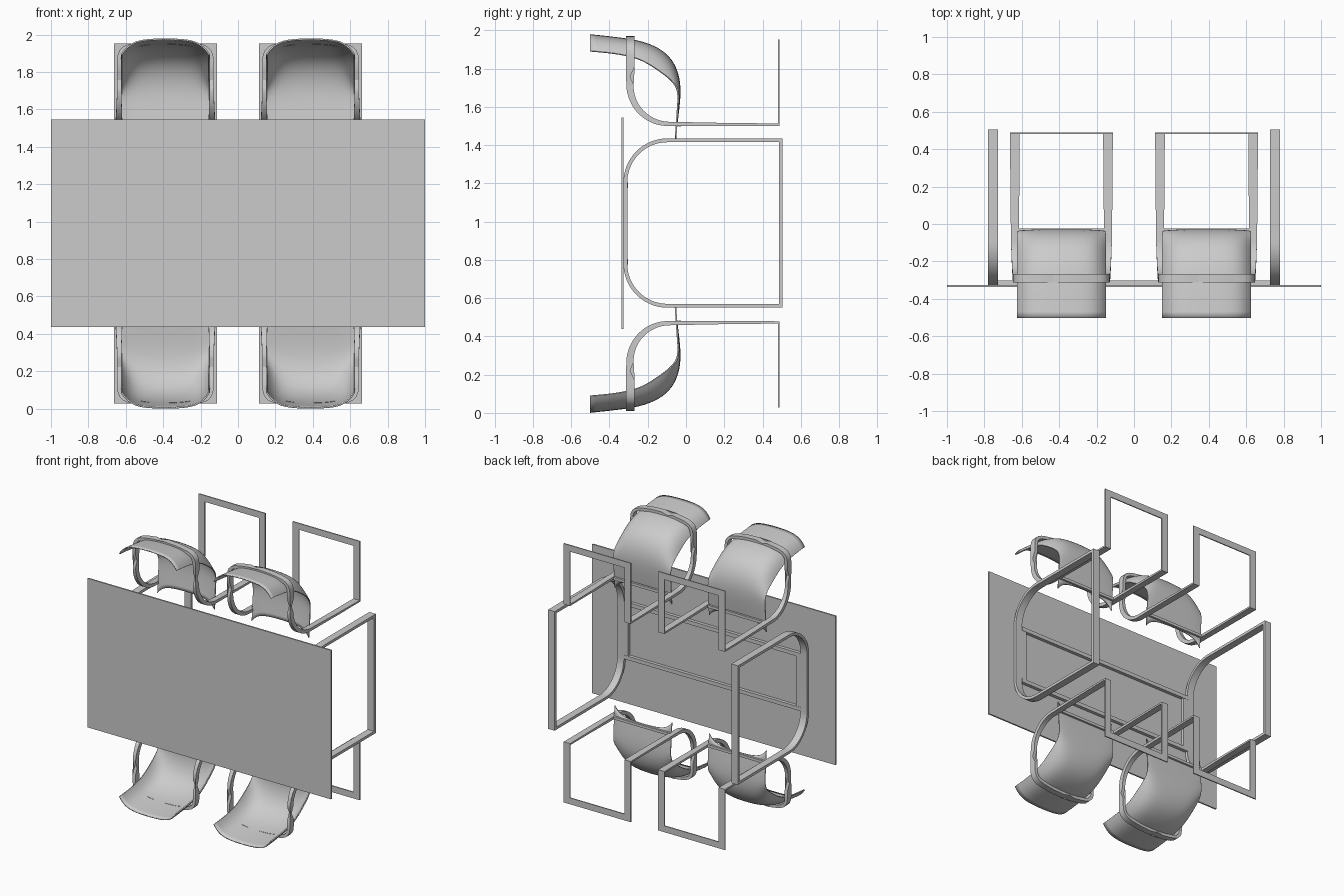
import bpy, bmesh, math
from mathutils import Vector as V

if "Cube" in bpy.data.objects:
    bpy.data.objects.remove(bpy.data.objects["Cube"])

MID = 0.99  # height of the horizontal mirror plane


def make(name, verts, faces, smooth=True):
    me = bpy.data.meshes.new(name)
    me.from_pydata([tuple(v) for v in verts], [], faces)
    bm = bmesh.new()
    bm.from_mesh(me)
    bmesh.ops.recalc_face_normals(bm, faces=bm.faces)
    bm.to_mesh(me)
    bm.free()
    ob = bpy.data.objects.new(name, me)
    bpy.context.collection.objects.link(ob)
    if smooth:
        bpy.ops.object.select_all(action='DESELECT')
        ob.select_set(True)
        bpy.context.view_layer.objects.active = ob
        bpy.ops.object.shade_smooth_by_angle(angle=math.radians(35))
    return ob


def box(name, x, y, z):
    verts = [(a, b, c) for a in x for b in y for c in z]
    faces = [(0, 1, 3, 2), (4, 6, 7, 5), (0, 4, 5, 1),
             (2, 3, 7, 6), (0, 2, 6, 4), (1, 5, 7, 3)]
    return make(name, verts, faces, False)


def sweep(name, stations, closed=False):
    # each station is (centre, half-width vector, half-thickness vector)
    verts, faces = [], []
    for c, a, b in stations:
        verts += [c - a - b, c + a - b, c + a + b, c - a + b]
    n = len(stations)
    for i in range(n if closed else n - 1):
        p, q = 4 * i, 4 * ((i + 1) % n)
        for k in range(4):
            m = (k + 1) % 4
            faces.append((p + k, p + m, q + m, q + k))
    if not closed:
        faces += [(3, 2, 1, 0), tuple(range(4 * n - 4, 4 * n))]
    return make(name, verts, faces)


def table_leg(x):
    # closed loop: round corners at the top board, square at the floor
    y0, y1, z0, z1, r, t = -0.317, 0.495, 0.56, 1.425, 0.22, 0.01
    st, wide = [], V((0.027, 0, 0))
    for cz, start in ((z0 + r, 270), (z1 - r, 180)):
        for i in range(17):
            ang = math.radians(start - 90 * i / 16)
            d = V((0, math.sin(ang), math.cos(ang)))
            if start == 270:
                ang = math.radians(180 + 90 * i / 16)
            else:
                ang = math.radians(270 + 90 * i / 16)
            d = V((0, math.sin(ang), math.cos(ang)))
            st.append((V((x, y0 + r, cz)) + d * r, wide, d * t))
    st.append((V((x, y1, z1)), wide, V((0, t, t))))
    st.append((V((x, y1, z0)), wide, V((0, t, -t))))
    sweep("table_leg", st, True)


def chair(cx, flip):
    def place(p):
        return V((cx + p[0], p[1], MID + flip * (p[2] - MID)))

    def turn(v):
        return V((v[0], v[1], flip * v[2]))

    # curved shell: centre line and side edge line as (y, z)
    centre = [(-.502, .004), (-.37, .018), (-.24, .035), (-.136, .076), (-.073, .135),
              (-.04, .21), (-.03, .29), (-.037, .38), (-.05, .48)]
    edge = [(-.502, .089), (-.37, .1), (-.25, .125), (-.18, .165), (-.115, .21),
            (-.065, .25), (-.036, .3), (-.045, .4), (-.055, .55)]
    cols = 16
    verts, faces = [], []
    for (y, z), (ye, ze) in zip(centre, edge):
        for j in range(cols + 1):
            u = math.sin((j / cols - 0.5) * math.pi)
            w = 0.25 * u ** 2 + 0.75 * u ** 6
            verts.append(place((0.235 * u, y + (ye - y) * w, z + (ze - z) * w)))
    for i in range(len(centre) - 1):
        for j in range(cols):
            p = i * (cols + 1) + j
            faces.append((p, p + 1, p + cols + 2, p + cols + 1))
    shell = make("seat_shell", verts, faces)
    sub = shell.modifiers.new("smooth", 'SUBSURF')
    sub.levels = sub.render_levels = 2
    sub.boundary_smooth = 'PRESERVE_CORNERS'
    sol = shell.modifiers.new("thickness", 'SOLIDIFY')
    sol.thickness, sol.offset = 0.008, 0

    # one continuous band: leg, bend, arm, around the back, and mirrored
    half = [(V((.249, .487, .473)), V((.026, 0, 0)), V((0, 0, .006))),
            (V((.249, .2, .472)), V((.024, 0, 0)), V((0, 0, .008)))]
    for i in range(17):
        f = i / 16
        ang = f * math.pi / 2
        d = V((0, -math.sin(ang), math.cos(ang)))
        half.append((V((.249 - .002 * f, -.09, .265)) + d * (.204 - .001 * f),
                     V((.021 - .010 * f, 0, 0)), d * (.011 + .008 * f)))
    back = [(.247, .17), (.247, .115), (.244, .09), (.235, .069), (.219, .053),
            (.195, .042), (.16, .034), (.09, .024), (0, .02)]
    full = back + [(-.09, .024)]
    for i, (x, z) in enumerate(back):
        px, pz = full[max(i - 1, 0)]
        qx, qz = full[i + 1]
        t = V((qx - px, 0, qz - pz)).normalized()
        half.append((V((x, -.291, z)), V((-t.z, 0, t.x)) * .011, V((0, .023, 0))))
    st = half + [(V((-c.x, c.y, c.z)), V((a.x, a.y, -a.z)), b)
                 for c, a, b in reversed(half[:-1])]
    sweep("arm_and_leg_band", [(place(c), turn(a), turn(b)) for c, a, b in st])

    # flat floor frame, open under the front of the seat
    def part(name, x, y, z):
        zs = sorted(MID + flip * (v - MID) for v in z)
        box(name, (cx + x[0], cx + x[1]), y, zs)
    for s in (-1, 1):
        part("floor_side_bar", sorted((s * .223, s * .275)), (.481, .489), (.028, .479))
    part("floor_back_bar", (-.223, .223), (.481, .489), (.028, .075))
    part("seat_cross_bar", (-.235, .235), (-.04, -.025), (.462, .482))


# table
box("table_top", (-1, 1), (-.338, -.327), (.438, 1.545))
for x in (-.753, .753):
    table_leg(x)
for s in (-1, 1):
    zc = MID + s * 0.2
    box("table_rail", (-.728, .728), (-.327, -.303), (zc - .014, zc + .014))
    box("table_end_rail", sorted((s * .69, s * .728)), (-.327, -.305), (.804, 1.176))

# four chairs
for cx in (-.388, .388):
    for flip in (1, -1):
        chair(cx, flip)
